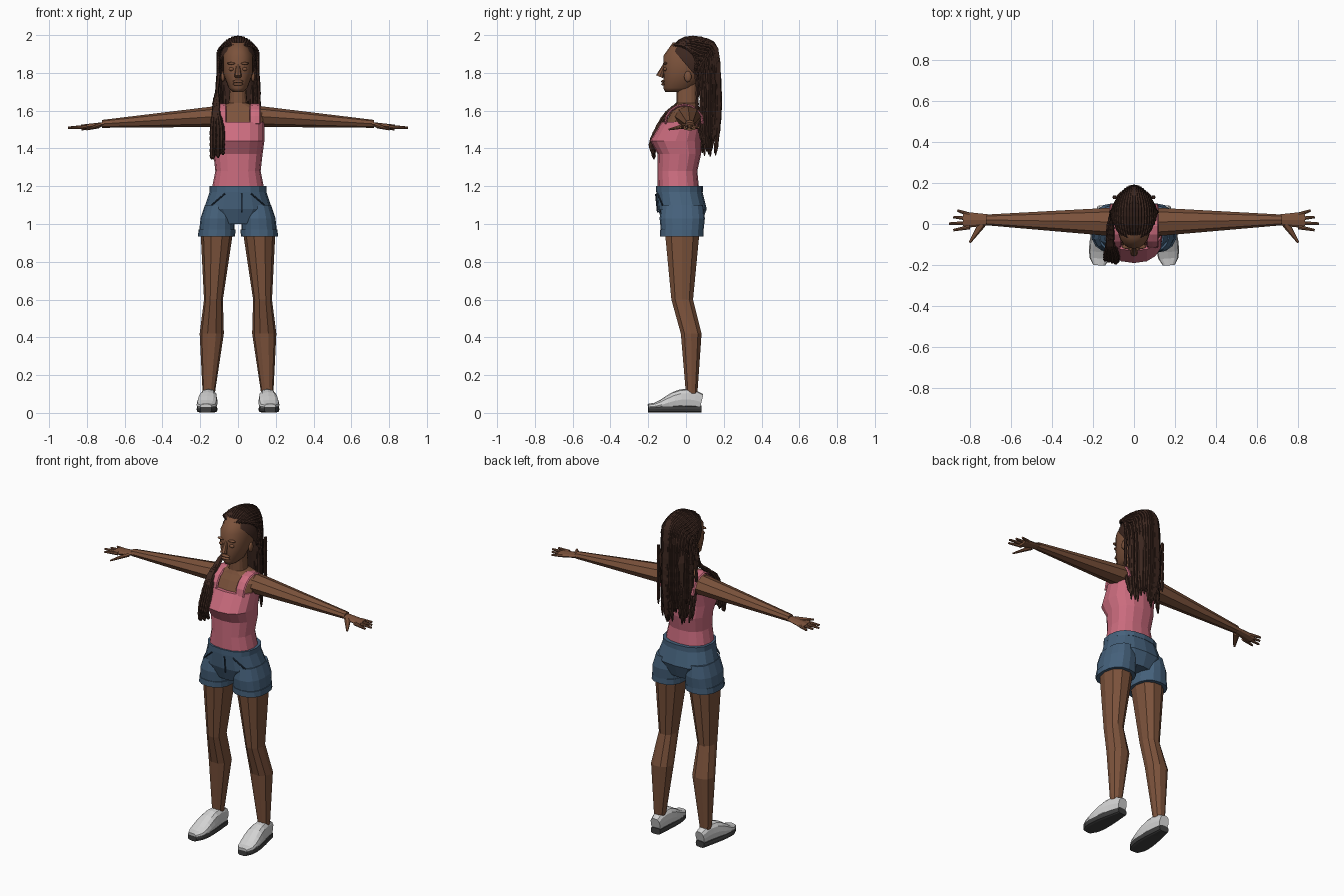
import bpy, bmesh, math, random
from mathutils import Matrix, Vector

random.seed(4)
if "Cube" in bpy.data.objects:
    bpy.data.objects.remove(bpy.data.objects["Cube"], do_unlink=True)

X, Y, Z = Matrix.Identity(3)


def material(name, *rgb):
    mat = bpy.data.materials.new(name)
    mat.use_nodes = True
    mat.diffuse_color = (*rgb, 1)
    mat.node_tree.nodes["Principled BSDF"].inputs["Base Color"].default_value = (*rgb, 1)
    return mat


SKIN = material("brown skin", .2, .085, .044)
PINK = material("pink cotton", .6, .15, .21)
DENIM = material("blue denim", .06, .12, .2)
SEAM = material("dark denim", .02, .04, .07)
HAIR = material("dark brown hair", .045, .02, .014)
CANVAS = material("pale grey canvas", .65, .65, .65)
RUBBER = material("dark grey rubber", .05, .05, .05)


def finish(name, bm, mat, smooth=False):
    bmesh.ops.recalc_face_normals(bm, faces=bm.faces[:])
    for face in bm.faces:
        face.smooth = smooth
    mesh = bpy.data.meshes.new(name)
    bm.to_mesh(mesh)
    bm.free()
    mesh.materials.append(mat)
    bpy.context.collection.objects.link(bpy.data.objects.new(name, mesh))


def skin_rings(name, mat, tubes, smooth=False):
    """Bridge each list of rings into a capped tube."""
    bm = bmesh.new()
    for rings in tubes:
        loops = [[bm.verts.new(co) for co in ring] for ring in rings]
        for low, high in zip(loops, loops[1:]):
            for i in range(len(low)):
                bm.faces.new((low[i - 1], low[i], high[i], high[i - 1]))
        bm.faces.new(loops[0])
        bm.faces.new(loops[-1])
    finish(name, bm, mat, smooth)


def oval(centre, u, v, width, depth, sides, power):
    """Rounded cross-section; a higher power makes it boxier."""
    def bulge(value):
        return math.copysign(abs(value) ** (2 / power), value)
    angles = [math.tau * i / sides for i in range(sides)]
    return [centre + u * width * bulge(math.cos(t)) + v * depth * bulge(math.sin(t)) for t in angles]


def column(name, mat, rows, sides=16, power=2.4, shift=lambda z: 0, smooth=False):
    """Upright form; each row holds height, half width, front y and back y."""
    rings = [oval(Vector((shift(z), (front + back) / 2, z)), X, Y, width, (back - front) / 2, sides, power)
             for z, width, front, back in rows]
    skin_rings(name, mat, [rings], smooth)


def sweep(points, widths, depths, axis, sides=8, power=2):
    """Rings along a path, with their width along the axis."""
    rings = []
    for i, point in enumerate(points):
        along = (points[min(i + 1, len(points) - 1)] - points[max(i - 1, 0)]).normalized()
        u = (axis - along * axis.dot(along)).normalized()
        rings.append(oval(point, u, along.cross(u), widths[i], depths[i], sides, power))
    return rings


def taper(name, mat, start, end, first, last, axis=Y, flat=1, swell=0):
    """Straight limb between two radii, swelling slightly towards its middle."""
    steps = [i / 4 for i in range(5)]
    points = [Vector(start).lerp(Vector(end), t) for t in steps]
    widths = [first + (last - first) * t + swell * math.sin(math.pi * t) for t in steps]
    skin_rings(name, mat, [sweep(points, widths, [w * flat for w in widths], axis)])


def blob(name, mat, centre, size):
    bm = bmesh.new()
    bmesh.ops.create_icosphere(bm, subdivisions=2, radius=1)
    bmesh.ops.transform(bm, verts=bm.verts, matrix=Matrix.LocRotScale(Vector(centre), None, Vector(size)))
    finish(name, bm, mat, True)


def braid(knots, radius=.0105, steps=5):
    """Bumpy strand along a smooth curve through the knots."""
    p = [Vector(knot) for knot in knots]
    p = [p[0] * 2 - p[1]] + p + [p[-1] * 2 - p[-2]]
    points = []
    for a, b, c, d in zip(p, p[1:], p[2:], p[3:]):
        pull_out, pull_in = (c - a) / 2, (d - b) / 2
        for k in range(steps):
            t = k / steps
            ease = t * t * (3 - 2 * t)
            points.append(b.lerp(c, ease) + pull_out * t * (1 - t) ** 2 - pull_in * t * t * (1 - t))
    points.append(p[-2])
    radii = [radius * (1 if i % 2 else .8) for i in range(len(points))]
    radii[-1] = radius / 3
    return sweep(points, radii, radii, X, sides=6)


# Torso and clothes
column("chest_and_neck", SKIN, [
    (1.5, .13, -.13, .08), (1.59, .15, -.08, .08), (1.62, .12, -.06, .07),
    (1.64, .05, -.05, .06), (1.75, .04, -.05, .06)])
column("tank_top", PINK, [
    (1.18, .14, -.15, .07), (1.28, .12, -.15, .06), (1.37, .13, -.15, .08),
    (1.44, .14, -.19, .08), (1.54, .14, -.13, .09)])
column("shorts_body", DENIM, [(1, .1, -.12, .08), (1.08, .18, -.15, .11), (1.2, .14, -.16, .08)])
column("waistband", DENIM, [(z, .15, -.16, .09) for z in (1.17, 1.2)])
taper("fly_seam", SEAM, (.02, -.16, 1.16), (.02, -.15, 1.06), .004, .004)

# Head and face
column("head", SKIN, [
    (1.7, .03, -.11, 0), (1.72, .05, -.12, .04), (1.8, .08, -.12, .1),
    (1.89, .08, -.12, .13), (1.96, .05, -.07, .08)], sides=20, power=2.2, smooth=True)
taper("nose", SKIN, (0, -.11, 1.85), (0, -.14, 1.78), .008, .02, axis=X)
for lip, height in (("upper_lip", 1.755), ("lower_lip", 1.74)):
    blob(lip, SKIN, (0, -.12, height), (.03, .012, .008))

# Paired parts
for side, s in (("left", 1), ("right", -1)):
    blob(f"{side}_eyelid", SKIN, (s * .035, -.11, 1.82), (.015, .01, .01))
    blob(f"{side}_brow", SKIN, (s * .035, -.11, 1.85), (.025, .012, .007))
    blob(f"{side}_ear", SKIN, (s * .08, .01, 1.78), (.01, .02, .03))

    # Shoulder strap arching from chest to back
    angles = [math.pi * i / 8 for i in range(9)]
    arch = [Vector((s * .09, -.01 - .1 * math.cos(t), 1.53 + .1 * math.sin(t))) for t in angles]
    skin_rings(f"{side}_strap", PINK, [sweep(arch, [.03] * 9, [.008] * 9, X, power=3)])

    # Arm and hand
    taper(f"{side}_arm", SKIN, (s * .1, .01, 1.57), (s * .72, .02, 1.53), .07, .026, flat=.8)
    taper(f"{side}_palm", SKIN, (s * .7, .02, 1.53), (s * .83, .02, 1.51), .026, .04, flat=.4)
    for k, finger in enumerate(("index", "middle", "ring", "little")):
        reach = .9 - .02 * abs(k - 1)
        taper(f"{side}_{finger}_finger", SKIN, (s * .8, .02 * k - .015, 1.515),
              (s * reach, .032 * k - .03, 1.51), .011, .006)
    taper(f"{side}_thumb", SKIN, (s * .74, 0, 1.52), (s * .8, -.09, 1.5), .02, .006, flat=.7)

    # Leg and shorts leg, leaning outwards towards the ankle
    def lean(z):
        return s * (.16 - .05 * z)

    column(f"{side}_leg", SKIN, [
        (.08, .03, 0, .06), (.42, .064, -.03, .085), (.6, .05, -.08, .04), (1, .09, -.12, .08)],
        sides=10, power=2.2, shift=lean)
    column(f"{side}_shorts_leg", DENIM, [
        (.94, .095, -.13, .09), (1.03, .09, -.14, .1), (1.1, .07, -.13, .09)], shift=lean)
    column(f"{side}_hem", DENIM, [(z, .098, -.137, .093) for z in (.935, .97)], shift=lean)
    taper(f"{side}_pocket_seam", SEAM, (s * .07, -.15, 1.16), (s * .14, -.125, 1.1), .004, .004)

    # Shoe, with its outline and height following one rule from toe to heel
    steps = [i / 8 for i in range(9)]
    widths = [.03 + .025 * math.sin(math.pi * t ** .6) for t in steps]
    rise = [.012 + .04 * math.sin(math.pi * t * .7) ** 2 for t in steps]
    footprint = [Vector((s * (.17 - .02 * t), .28 * t - .2, .02)) for t in steps]
    skin_rings(f"{side}_shoe_sole", RUBBER,
               [sweep(footprint, widths, [.019] * len(steps), X, sides=12, power=4)])
    middle = [p + Z * h for p, h in zip(footprint, rise)]
    skin_rings(f"{side}_shoe_upper", CANVAS,
               [sweep(middle, widths, [h + .004 for h in rise], X, sides=12, power=2.6)])

# Scalp hair, trimmed along the hairline
bm = bmesh.new()
bmesh.ops.create_uvsphere(bm, u_segments=24, v_segments=14, radius=1)
for v in bm.verts:
    v.co = Vector((v.co.x * .1, v.co.y * .145 + .035, v.co.z * .136 + 1.85))
bmesh.ops.bisect_plane(bm, geom=bm.verts[:] + bm.edges[:] + bm.faces[:], clear_outer=True,
                       plane_co=(0, .02, 1.82), plane_no=(0, -7, -6))
finish("scalp_hair", bm, HAIR, True)
column("hair_under_layer", HAIR, [(1.5, .08, .1, .15), (1.74, .09, .06, .17), (1.85, .08, .05, .15)])

# Braids over the crown, hanging down the back
strands = []
count = 23
for i in range(count):
    f = 2 * i / (count - 1) - 1
    across, up = math.sin(1.6 * f), math.cos(1.6 * f)
    knots = []
    for k in (-1, -.4, .3, .9):
        turn = up * k + .1
        ring = math.cos(turn)
        knots.append((.105 * across * ring, .04 + .145 * math.sin(turn),
                      1.85 + .14 * up * ring - .05 * k * (1 - up)))
    hang = .18 - .12 * f * f
    knots += [(.11 * f, hang, z) for z in (1.72, 1.57)]
    knots.append((.1 * f, hang * .6 + .05, random.uniform(1.35, 1.46)))
    strands.append(braid(knots))

# Shorter inner braids
for i in range(18):
    f = (i % 9) / 4 - 1
    depth = .09 + .04 * (i // 9)
    strands.append(braid([(.095 * f, depth, z) for z in (1.8, 1.65, random.uniform(1.38, 1.5))]))
skin_rings("back_braids", HAIR, strands)

# Braids falling forward over the right shoulder
strands = []
for i in range(8):
    f = i / 7
    lift = .012 * (i % 2)
    x = -.08 - .06 * f
    knots = [(-.1, .04 + .03 * f, 1.8), (-.11, .03 + .02 * f, 1.71),
             (-.105 - .02 * f, lift - .03, 1.65), (-.1 - .03 * f, -.09 - lift, 1.59)]
    knots += [(x, y + .02 * f - lift, z) for y, z in ((-.15, 1.5), (-.18, 1.42))]
    knots.append((x, -.17, random.uniform(1.34, 1.4)))
    strands.append(braid(knots))
skin_rings("shoulder_braids", HAIR, strands)
